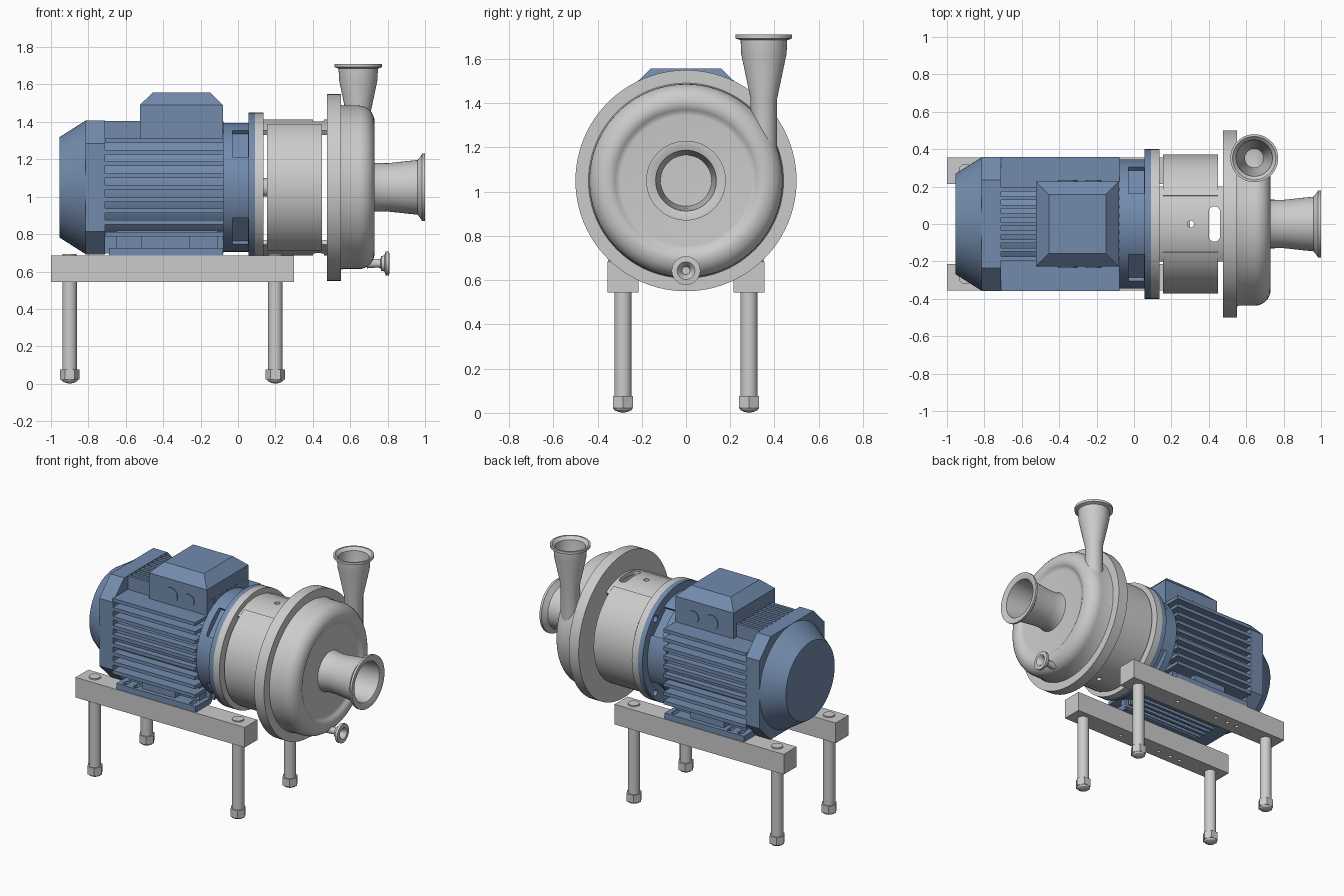
import bpy, bmesh
from math import sin, cos, pi, tau, radians

if "Cube" in bpy.data.objects:
    bpy.data.objects.remove(bpy.data.objects["Cube"])

CZ = 1.05  # height of the pump / motor axis
blue = bpy.data.materials.new("motor_blue")
blue.diffuse_color = (0.17, 0.26, 0.42, 1)
blue.use_nodes = True
blue.node_tree.nodes["Principled BSDF"].inputs["Base Color"].default_value = blue.diffuse_color


def place(axis, a, u, v):
    return {'X': (a, u, v), 'Y': (u, a, v), 'Z': (u, v, a)}[axis]


def activate(ob):
    bpy.ops.object.select_all(action='DESELECT')
    bpy.context.view_layer.objects.active = ob
    ob.select_set(True)


def finish(name, bm, mat=None, loc=(0, 0, 0), smooth=True):
    bmesh.ops.remove_doubles(bm, verts=bm.verts, dist=1e-5)
    bmesh.ops.recalc_face_normals(bm, faces=bm.faces)
    me = bpy.data.meshes.new(name)
    bm.to_mesh(me)
    bm.free()
    ob = bpy.data.objects.new(name, me)
    ob.location = loc
    bpy.context.collection.objects.link(ob)
    if mat:
        me.materials.append(mat)
    if smooth:
        activate(ob)
        bpy.ops.object.shade_smooth_by_angle(angle=radians(32))
    return ob


def loft(bm, rings, loop=False, cap=True):
    """Skin equal-length rings of points."""
    vs = [[bm.verts.new(p) for p in r] for r in rings]
    n = len(vs[0])
    for i in range(len(vs) if loop else len(vs) - 1):
        A, B = vs[i], vs[(i + 1) % len(vs)]
        for j in range(n):
            bm.faces.new((A[j], A[(j + 1) % n], B[(j + 1) % n], B[j]))
    if cap and not loop:
        bm.faces.new(vs[0])
        bm.faces.new(vs[-1])


def lathe(name, prof, axis='X', loc=(0, 0, CZ), segs=64, mat=None, arc=None):
    """Spin a closed (along, radius) profile; arc=(start, end) makes a sector."""
    bm = bmesh.new()
    t0, t1 = arc or (0, tau)
    n = segs + 1 if arc else segs
    rings = []
    for i in range(n):
        t = t0 + (t1 - t0) * i / segs
        rings.append([place(axis, a, r * cos(t), r * sin(t)) for a, r in prof])
    loft(bm, rings, loop=not arc)
    bmesh.ops.dissolve_degenerate(bm, dist=1e-6, edges=bm.edges)
    return finish(name, bm, mat, loc)


def disc(name, a0, a1, r, **kw):
    return lathe(name, [(a0, 0), (a0, r), (a1, r), (a1, 0)], **kw)


def prisms(name, items, axis='X', mat=None, loc=(0, 0, 0)):
    """Extrude polygons: items = [(points, start, end), ...]."""
    bm = bmesh.new()
    for pts, a0, a1 in items:
        loft(bm, [[place(axis, a, u, v) for u, v in pts] for a in (a0, a1)])
    return finish(name, bm, mat, loc, smooth=False)


def rect(u0, u1, v0, v1):
    return [(u0, v0), (u1, v0), (u1, v1), (u0, v1)]


def stadium(u, v, r, half=0.0, n=24):
    """Rounded slot, long along v (a circle when half is 0)."""
    return [(u + r * cos(t), v + r * sin(t) + (half if i < n // 2 else -half))
            for i, t in ((i, tau * (i + .5) / n) for i in range(n))]


def cut(ob, cutter):
    cutter.hide_render = True
    m = ob.modifiers.new("cut", 'BOOLEAN')
    m.object, m.operation, m.solver = cutter, 'DIFFERENCE', 'EXACT'
    activate(ob)
    bpy.ops.object.modifier_apply(modifier=m.name)
    bpy.data.objects.remove(cutter)
    bpy.ops.object.shade_smooth_by_angle(angle=radians(32))


# ---- motor: fan cover, core, fins ----
disc_prof = [(-.80, 0), (-.81, .36), (-.955, .268), (-.955, 0)]
lathe("fan_cover_cone", disc_prof, mat=blue)
f, c = .358, .235
octagon = [(f, -c), (f, c), (c, f), (-c, f), (-f, c), (-f, -c), (-c, -f), (c, -f)]
prisms("fan_cover_frame", [(octagon, -.815, -.71)], mat=blue, loc=(0, 0, CZ))
disc("motor_core", -.72, -.07, .32, mat=blue)
fins = []
for i in range(-4, 5):
    z, y = i * .0625, i * .046
    fins.append((rect(-.358, .358, z - .012, z + .012), -.712, -.078))
    fins.append((rect(y - .01, y + .01, -.355, .355), -.712, -.078))
prisms("motor_fins", fins, mat=blue, loc=(0, 0, CZ))

# ---- terminal box with round knockouts on both sides ----
bm = bmesh.new()
loft(bm, [[(x0, -h, z), (x1, -h, z), (x1, h, z), (x0, h, z)] for z, x0, x1, h in
          ((1.30, -.525, -.08, .228), (1.49, -.525, -.08, .228), (1.558, -.455, -.15, .158))])
finish("terminal_box", bm, blue, smooth=False)
for s in (-1, 1):
    for x, r in ((-.355, .052), (-.217, .042)):
        disc("knockout", s * .22, s * .234, r, axis='Y', loc=(x, 0, 1.382), segs=32, mat=blue)

# ---- motor end bell with four bolt pockets and flange holes ----
bell = lathe("motor_end_bell", [(-.08, 0), (-.08, .345), (.055, .345), (.055, .4),
                                (.09, .4), (.09, 0)], mat=blue)
pockets, holes = [], []
for k in range(4):
    t = pi / 4 + k * pi / 2
    pockets.append(([(r * cos(t) - w * sin(t), r * sin(t) + w * cos(t)) for r, w in
                     ((.305, -.1), (.45, -.1), (.45, .1), (.305, .1))], -.03, .054))
    holes.append((stadium(.362 * cos(t), .362 * sin(t), .022), .03, .12))
cut(bell, prisms("pocket_cutter", pockets, loc=(0, 0, CZ)))
cut(bell, prisms("hole_cutter", holes, loc=(0, 0, CZ)))

# ---- motor feet ----
for s in (-1, 1):
    y = lambda a, b: sorted((s * a, s * b))
    foot = prisms("motor_foot", [(rect(-.69, -.08, *y(.18, .35)), .683, .725)], 'Z', blue)
    slots = [(stadium(x, s * .305, .016, .014), .6, .8) for x in (-.64, -.56, -.13)]
    cut(foot, prisms("slot_cutter", slots, 'Z'))
    prisms("motor_foot_web", [(rect(-.65, -.11, *y(.15, .265)), .72, .82),
                              (rect(-.515, -.26, *y(.15, .32)), .715, .81)], 'Z', blue)

# ---- lantern between motor and pump ----
lathe("lantern_flange", [(.088, 0), (.088, .4), (.137, .4), (.137, 0)])
disc("motor_shaft", .05, .3, .05, segs=32)
wall = [(.13, .335), (.13, .364), (.48, .364), (.48, .335)]
for name, mid in (("lantern_top_bridge", pi / 2), ("lantern_bottom_bridge", -pi / 2)):
    bridge = lathe(name, wall, arc=(mid - .58, mid + .58), segs=24)
    cut(bridge, prisms("slot_cutter", [(stadium(.43, 0, .03, .065), .5, 1.6),
                                       (stadium(.303, 0, .018), .5, 1.6)], 'Z'))
panel = [(.155, .360), (.155, .371), (.45, .371), (.45, .360)]
for name, mid in (("guard_panel_back", 0), ("guard_panel_front", pi)):
    lathe(name, panel, arc=(mid - 1.15, mid + 1.15), segs=40)

# ---- pump back plate and casing ----
disc("pump_back_plate", .475, .55, .5, segs=96)
rim = [(.645 + .085 * sin(t), .352 + .085 * cos(t)) for t in (i * pi / 16 for i in range(9))]
lathe("pump_casing", [(.54, 0), (.54, .445), (.56, .437)] + rim +
      [(.727, .335), (.718, .32), (.71, .31), (.708, .295), (.708, 0)], segs=96)

# ---- inlet nozzle ----
lathe("inlet_nozzle", [(.70, .14), (.73, .13), (.80, .129), (.90, .14), (.96, .146), (.975, .165),
                       (.985, .18), (1.0, .18), (1.0, .165), (.99, .137), (.85, .125), (.70, .115)])

# ---- outlet nozzle ----
lathe("outlet_nozzle", [(1.15, .06), (1.42, .06), (1.625, .103), (1.685, .105), (1.693, .128),
                        (1.71, .128), (1.71, .116), (1.69, .097), (1.625, .093), (1.42, .05),
                        (1.15, .05)], axis='Z', loc=(.643, .352, 0), segs=48)

# ---- drain nozzle ----
lathe("drain_nozzle", [(.69, .026), (.74, .022), (.762, .024), (.766, .04), (.782, .042), (.79, .065),
                       (.808, .065), (.81, .04), (.80, .03), (.77, .018), (.77, 0), (.69, 0)],
      loc=(0, 0, .643), segs=32)

# ---- base beams, legs, adjustable feet ----
for s in (-1, 1):
    beam = prisms("base_beam", [(rect(-1, .30, *sorted((s * .215, s * .355))), .545, .685)], 'Z')
    cut(beam, prisms("hole_cutter", [(stadium(x, s * .295, .013, n=16), .5, .62)
                                     for x in (-.64, -.56, -.46, -.13)], 'Z'))
    for x in (-.90, .20):
        at = dict(axis='Z', loc=(x, s * .285, 0))
        disc("leg_tube", .07, .55, .039, segs=32, **at)
        disc("leg_nut", .022, .076, .052, segs=6, **at)
        lathe("leg_foot", [(.024, 0), (.024, .046), (.012, .038), (.004, .02), (0, 0)], segs=32, **at)
        disc("leg_bolt_cap", .68, .694, .037, segs=32, **at)
